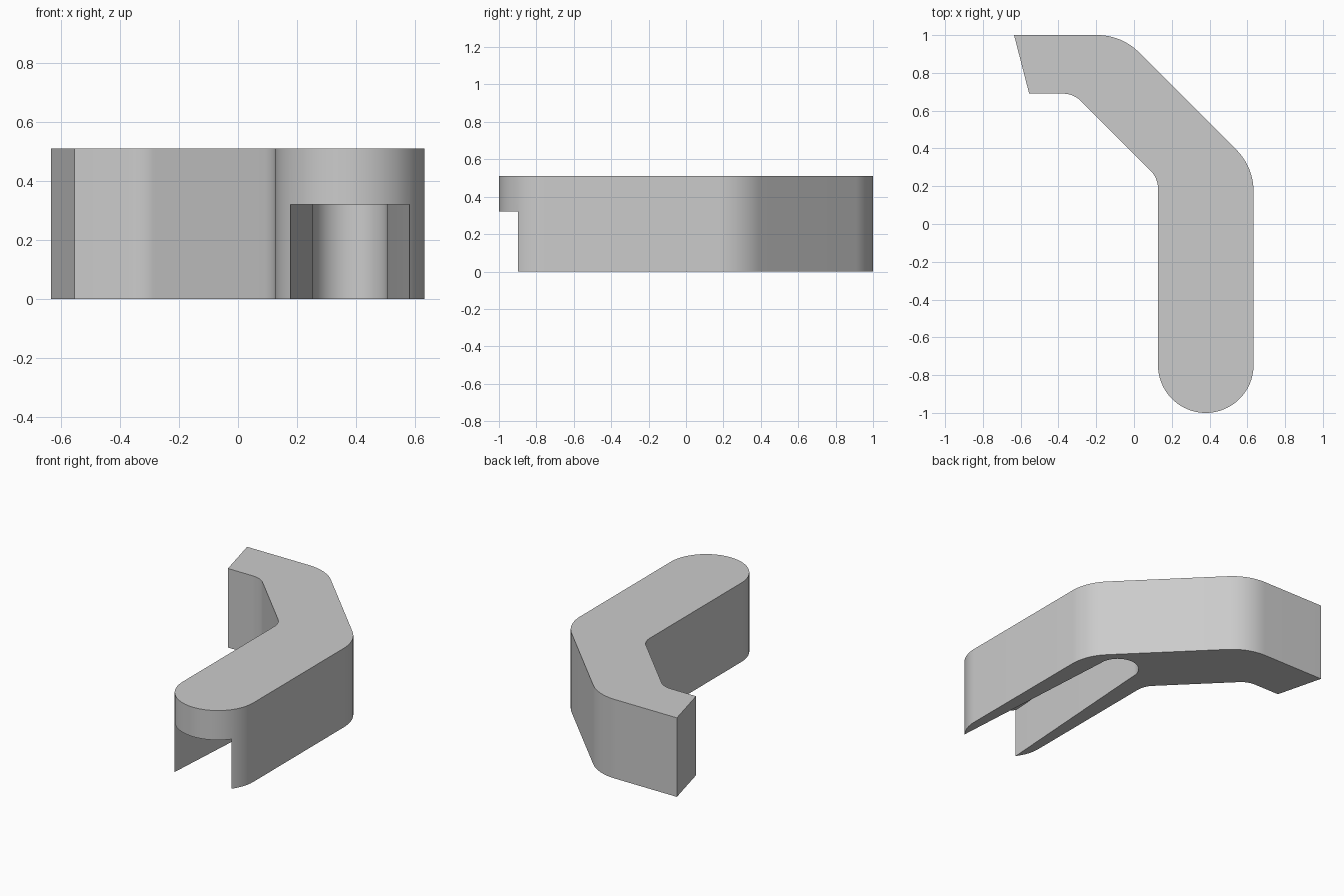
import bpy
import bmesh
from math import cos, sin, tan, pi, radians
from mathutils import Vector

default = bpy.data.objects.get("Cube")
if default:
    bpy.data.objects.remove(default, do_unlink=True)

HEIGHT = 0.51
SLOT_HEIGHT = 0.32
AXIS = 0.38            # centre line of the straight arm
ARM_RADIUS = 0.253
TIP_Y = -0.747

grey = bpy.data.materials.new("light grey")
grey.use_nodes = True
grey.diffuse_color = (0.6, 0.6, 0.6, 1)
grey.node_tree.nodes["Principled BSDF"].inputs["Base Color"].default_value = (0.6, 0.6, 0.6, 1)


def arc(cx, cy, radius, start, end, steps):
    """Points along a circular arc, angles in degrees."""
    angles = [radians(start + (end - start) * i / steps) for i in range(steps + 1)]
    return [(cx + radius * cos(a), cy + radius * sin(a)) for a in angles]


def fillet(before, corner, after, radius, steps=12):
    """Points of a tangent arc rounding one corner."""
    c = Vector(corner)
    u = (Vector(before) - c).normalized()
    v = (Vector(after) - c).normalized()
    half = u.angle(v) / 2
    centre = c + (u + v).normalized() * radius / sin(half)
    reach = radius / tan(half)
    p, q = c + u * reach - centre, c + v * reach - centre
    sweep = pi - 2 * half
    points = []
    for i in range(steps + 1):
        t = i / steps
        d = (p * sin((1 - t) * sweep) + q * sin(t * sweep)) / sin(sweep)
        points.append(tuple(centre + d))
    return points


def prism(name, outline, bottom, top):
    """Extrude a flat outline upwards into a solid."""
    bm = bmesh.new()
    base = bm.faces.new([bm.verts.new((x, y, bottom)) for x, y in outline])
    result = bmesh.ops.extrude_face_region(bm, geom=[base])
    verts = [g for g in result["geom"] if isinstance(g, bmesh.types.BMVert)]
    bmesh.ops.translate(bm, verts=verts, vec=(0, 0, top - bottom))
    bmesh.ops.recalc_face_normals(bm, faces=bm.faces)
    mesh = bpy.data.meshes.new(name)
    bm.to_mesh(mesh)
    bm.free()
    mesh.materials.append(grey)
    obj = bpy.data.objects.new(name, mesh)
    bpy.context.collection.objects.link(obj)
    return obj


# Bent arm: round tip, two 45 degree bends, slanted end
right_x, left_x = AXIS + ARM_RADIUS, AXIS - ARM_RADIUS
outer_tip, inner_tip = (right_x, TIP_Y), (left_x, TIP_Y)
outer_low, outer_high = (right_x, 0.302), (-0.065, 1.0)
inner_low, inner_high = (left_x, 0.243), (-0.32, 0.69)
outer_end, inner_end = (-0.635, 1.0), (-0.555, 0.69)

outline = arc(AXIS, TIP_Y, ARM_RADIUS, 180, 360, 40)
outline += fillet(outer_tip, outer_low, outer_high, 0.31)
outline += fillet(outer_low, outer_high, outer_end, 0.31)
outline += [outer_end, inner_end]
outline += fillet(inner_end, inner_high, inner_low, 0.135)
outline += fillet(inner_high, inner_low, inner_tip, 0.135)
arm = prism("bent_arm", outline, 0, HEIGHT)

# Tapered slot open at the tip and underneath
slot = arc(AXIS, 0.30, 0.126, -3.6, 183.6, 32)
slot += [(AXIS - 0.215, -1.1), (AXIS + 0.215, -1.1)]
cutter = prism("slot_cutter", slot, -0.1, SLOT_HEIGHT)
cutter.hide_render = True

cut = arm.modifiers.new("slot", "BOOLEAN")
cut.operation = "DIFFERENCE"
cut.solver = "EXACT"
cut.object = cutter

bpy.ops.object.select_all(action="DESELECT")
arm.select_set(True)
bpy.context.view_layer.objects.active = arm
bpy.ops.object.modifier_apply(modifier=cut.name)
bpy.data.objects.remove(cutter, do_unlink=True)
bpy.ops.object.shade_smooth_by_angle(angle=radians(30))
